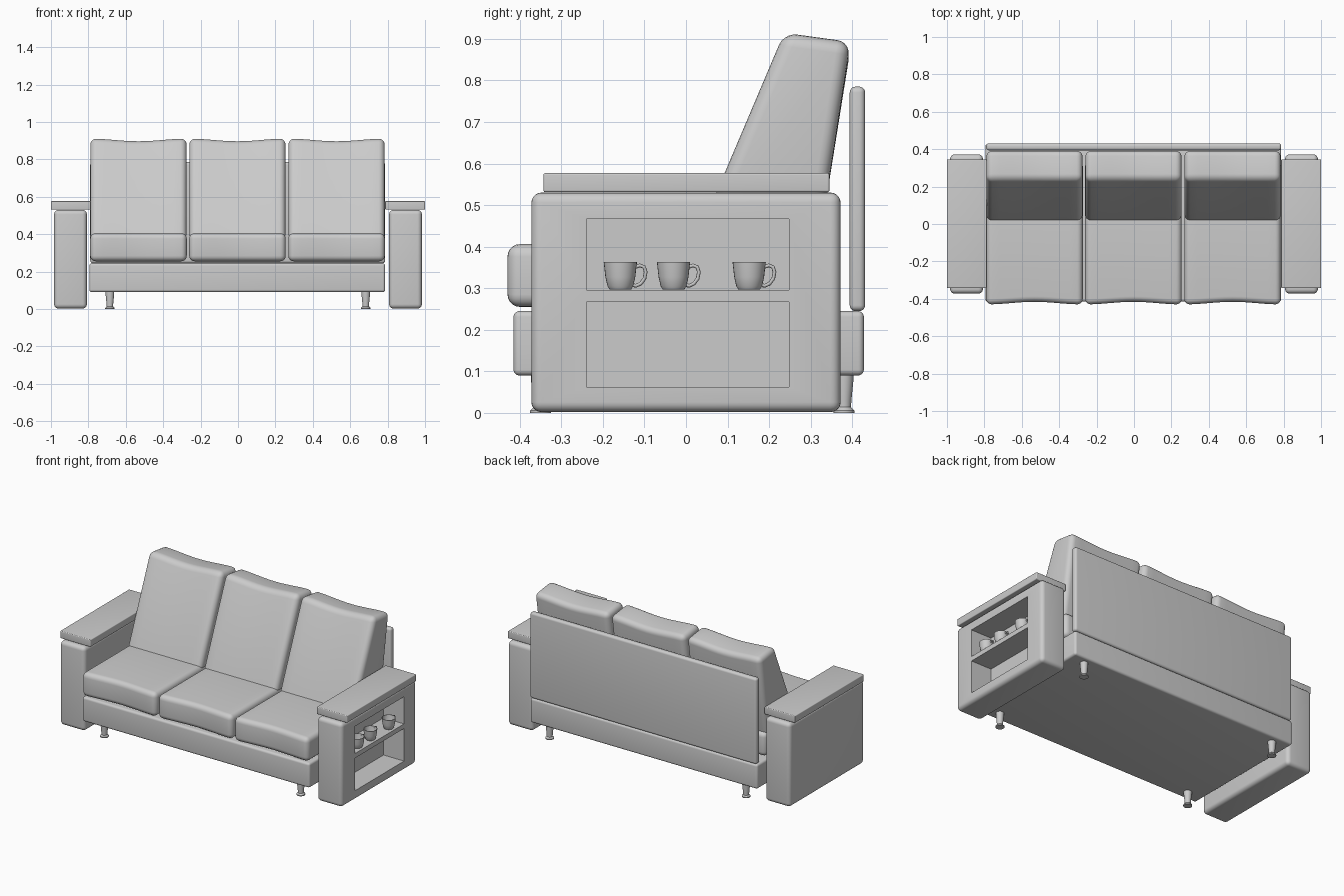
import bpy, bmesh, math

if "Cube" in bpy.data.objects:
    bpy.data.objects.remove(bpy.data.objects["Cube"])


def finish(name, bm):
    bmesh.ops.recalc_face_normals(bm, faces=bm.faces)
    me = bpy.data.meshes.new(name)
    bm.to_mesh(me)
    bm.free()
    me.shade_smooth()
    me.set_sharp_from_angle(angle=math.radians(40))
    ob = bpy.data.objects.new(name, me)
    bpy.context.collection.objects.link(ob)
    return ob


def prism(name, profile, x0, x1, bevel=0.0, cuts=0, deform=None):
    """Extrude a (y, z) profile along x, round its edges, optionally deform it."""
    bm = bmesh.new()
    face = bm.faces.new([bm.verts.new((x0, y, z)) for y, z in profile])
    ext = bmesh.ops.extrude_face_region(bm, geom=[face])
    for v in ext["geom"]:
        if isinstance(v, bmesh.types.BMVert):
            v.co.x = x1
    bmesh.ops.recalc_face_normals(bm, faces=bm.faces)
    if bevel:
        bmesh.ops.bevel(bm, geom=bm.edges[:], offset=bevel, segments=5,
                        profile=0.5, affect='EDGES')
    for i in range(cuts):
        x = x0 + bevel + (x1 - x0 - 2 * bevel) * (i + 1) / (cuts + 1)
        bmesh.ops.bisect_plane(bm, geom=bm.verts[:] + bm.edges[:] + bm.faces[:],
                               plane_co=(x, 0, 0), plane_no=(1, 0, 0))
    if deform:
        for v in bm.verts:
            t = (v.co.x - (x0 + x1) / 2) / ((x1 - x0) / 2)
            deform(v.co, (1 + math.cos(math.pi * t)) / 2)
    return finish(name, bm)


def rect(y0, y1, z0, z1):
    return [(y0, z0), (y1, z0), (y1, z1), (y0, z1)]


def lathe(name, profile, loc):
    """Spin an (r, z) profile around z."""
    bm = bmesh.new()
    vs = [bm.verts.new((r, 0, z)) for r, z in profile]
    es = [bm.edges.new(p) for p in zip(vs, vs[1:])]
    bmesh.ops.spin(bm, geom=vs + es, cent=(0, 0, 0), axis=(0, 0, 1),
                   angle=2 * math.pi, steps=28)
    bmesh.ops.remove_doubles(bm, verts=bm.verts[:], dist=1e-5)
    ob = finish(name, bm)
    ob.location = loc
    return ob


# Base and back panel
prism("base", rect(-0.415, 0.428, 0.09, 0.245), -0.795, 0.787, 0.014)
prism("back_panel", rect(0.394, 0.431, 0.245, 0.785), -0.79, 0.787, 0.014)


# Seat and back cushions, with a soft dip in the middle of each edge
def seat_dip(co, f):
    if co.y < -0.3:
        co.y += 0.014 * f


def back_dip(co, f):
    if co.z > 0.8:
        co.z -= 0.014 * f


back_profile = [(0.005, 0.37), (0.315, 0.37), (0.396, 0.893), (0.236, 0.915)]
for i, x in enumerate((-0.532, -0.003, 0.527)):
    prism(f"seat_cushion_{i}", rect(-0.43, 0.34, 0.255, 0.406),
          x - 0.258, x + 0.258, 0.03, 11, seat_dip)
    prism(f"back_cushion_{i}", back_profile,
          x - 0.257, x + 0.257, 0.032, 11, back_dip)

# Arms with flat tops
arms = {}
for side, s in (("left", -1), ("right", 1)):
    arms[side] = prism(f"{side}_arm", rect(-0.372, 0.372, 0.002, 0.53),
                       s * 0.808, s * 0.983, 0.024)
    prism(f"{side}_arm_top", rect(-0.343, 0.345, 0.531, 0.577),
          s * 0.787, s, 0.005)

# Shelf recesses in the right arm
for z0, z1 in ((0.296, 0.467), (0.062, 0.267)):
    cutter = prism("shelf_cutter", rect(-0.24, 0.248, z0, z1), 0.84, 1.05)
    cutter.hide_render = True
    arm = arms["right"]
    mod = arm.modifiers.new("shelf", 'BOOLEAN')
    mod.object = cutter
    mod.solver = 'EXACT'
    bpy.context.view_layer.objects.active = arm
    bpy.ops.object.modifier_apply(modifier=mod.name)
    bpy.data.objects.remove(cutter)
arms["right"].data.shade_smooth()
arms["right"].data.set_sharp_from_angle(angle=math.radians(40))

# Turned legs
leg = [(0, 0), (0.025, 0), (0.025, 0.006), (0.017, 0.014), (0.018, 0.03),
       (0.023, 0.08), (0.023, 0.095), (0, 0.095)]
for x in (-0.685, 0.683):
    for y in (-0.35, 0.38):
        lathe("leg", leg, (x, y, 0))

# Cups on the upper shelf
cup = [(0, 0), (0.026, 0), (0.031, 0.008), (0.036, 0.03), (0.04, 0.066),
       (0.037, 0.066), (0.033, 0.03), (0.027, 0.008), (0, 0.006)]
handle = [(0.036, 0.054), (0.047, 0.058), (0.057, 0.054), (0.061, 0.042),
          (0.058, 0.026), (0.049, 0.014), (0.038, 0.009), (0.031, 0.01)]
for y in (-0.158, -0.03, 0.152):
    loc = (0.943, y, 0.297)
    lathe("cup", cup, loc)
    cu = bpy.data.curves.new("cup_handle", 'CURVE')
    cu.dimensions = '3D'
    cu.bevel_depth = 0.0045
    cu.bevel_resolution = 2
    sp = cu.splines.new('POLY')
    sp.points.add(len(handle) - 1)
    for p, (hy, hz) in zip(sp.points, handle):
        p.co = (0, hy, hz, 1)
    sp.use_smooth = True
    ob = bpy.data.objects.new("cup_handle", cu)
    ob.location = loc
    bpy.context.collection.objects.link(ob)
